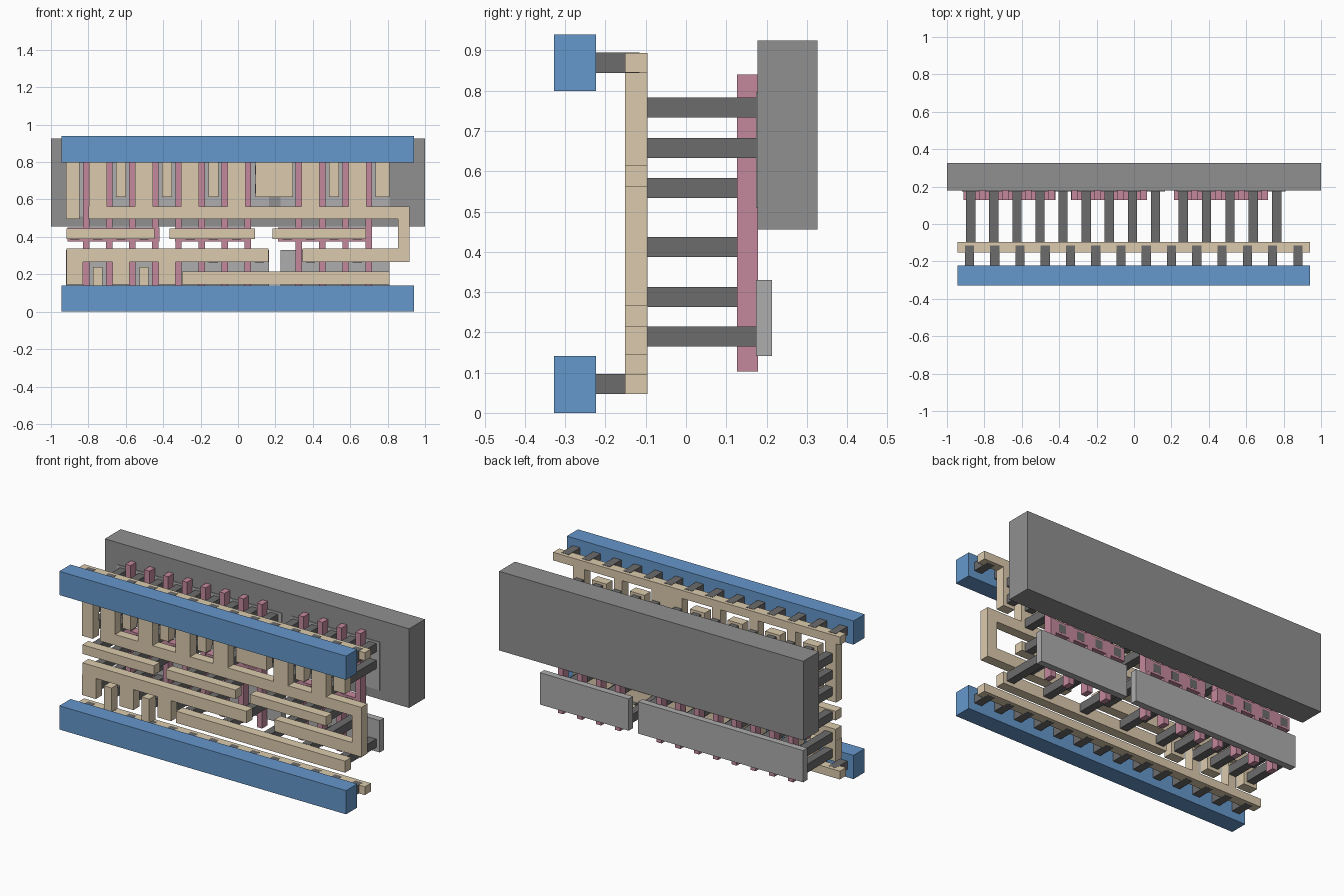
import bpy, bmesh

if "Cube" in bpy.data.objects:
    bpy.data.objects.remove(bpy.data.objects["Cube"])


def build(name, boxes, color=None):
    """One object made of boxes given as (x0, x1, y0, y1, z0, z1)."""
    bm = bmesh.new()
    for x0, x1, y0, y1, z0, z1 in boxes:
        vs = bmesh.ops.create_cube(bm, size=1)["verts"]
        for v in vs:
            v.co = (x1 if v.co.x > 0 else x0,
                    y1 if v.co.y > 0 else y0,
                    z1 if v.co.z > 0 else z0)
    me = bpy.data.meshes.new(name)
    bm.to_mesh(me)
    bm.free()
    ob = bpy.data.objects.new(name, me)
    bpy.context.collection.objects.link(ob)
    if color:
        mat = bpy.data.materials.get(color[0]) or bpy.data.materials.new(color[0])
        mat.diffuse_color = (*color[1], 1)
        mat.use_nodes = True
        mat.node_tree.nodes["Principled BSDF"].inputs["Base Color"].default_value = mat.diffuse_color
        me.materials.append(mat)


BLUE = ("blue_metal", (0.13, 0.31, 0.60))
TAN = ("tan_metal", (0.72, 0.60, 0.42))
PINK = ("pink_gate", (0.55, 0.25, 0.34))
DARK = ("dark_plug", (0.15, 0.15, 0.15))
GREY = ("well_grey", (0.28, 0.28, 0.28))
LIGHT = ("diffusion_grey", (0.42, 0.42, 0.42))

# Column positions between the gates
P = 0.1235
cols = [-0.873 + P * i for i in range(9)] + [0.263 + P * i * 1.012 for i in range(5)]
gates = [-0.812 + P * i for i in range(8)] + [0.325 + P * i * 1.012 for i in range(4)]

# Well and diffusion plates
build("well_block", [(-1, 1, 0.178, 0.327, 0.455, 0.925)], GREY)
for label, z0, z1 in (("lower", 0.141, 0.33), ("upper", 0.51, 0.795)):
    build(label + "_diffusion",
          [(a, b, 0.174, 0.214, z0, z1) for a, b in ((-0.92, 0.165), (0.227, 0.81))], LIGHT)

# Gate fingers with a cross strip per group
build("gate_fingers",
      [(g - 0.017, g + 0.017, 0.127, 0.1785, 0.103, 0.84) for g in gates]
      + [(a, b, 0.1271, 0.1786, 0.375, 0.45) for a, b in
         ((-0.912, -0.42), (-0.337, 0.07), (0.214, 0.717))], PINK)

# Power rails
for label, z in (("lower", 0), ("upper", 0.799)):
    build(label + "_rail", [(-0.945, 0.94, -0.328, -0.223, z, z + 0.141)], BLUE)


def metal(name, shapes):
    build(name, [(a, b, -0.152, -0.095, z0, z1) for a, b, z0, z1 in shapes], TAN)


# Upper supply strip with hanging straps
metal("upper_supply_strip",
      [(-0.945, 0.94, 0.845, 0.893), (-0.92, -0.848, 0.497, 0.845),
       (0.094, 0.294, 0.613, 0.845), (0.735, 0.81, 0.613, 0.845)]
      + [(cols[i] - 0.027, cols[i] + 0.027, 0.613, 0.845) for i in (2, 4, 6, 11)])

# Lower supply strip with two standing stubs
metal("lower_supply_strip",
      [(-0.945, 0.94, 0.047, 0.096)]
      + [(cols[i] - 0.025, cols[i] + 0.025, 0.096, 0.238) for i in (1, 3)])

# Output comb that folds round the right end
metal("output_comb",
      [(-0.80, 0.918, 0.497, 0.562), (0.855, 0.918, 0.267, 0.497), (0.345, 0.855, 0.267, 0.337)]
      + [(cols[i] - 0.048, cols[i] + 0.048, 0.562, 0.797) for i in (1, 3, 5, 7, 10, 12)])

# Input bars
for n, (a, b) in enumerate(((-0.917, -0.447), (-0.367, 0.09), (0.185, 0.685))):
    metal(f"input_bar_{n + 1}", [(a, b, 0.39, 0.444)])

# Lower link bars
metal("left_link_bar",
      [(-0.917, 0.163, 0.267, 0.337)]
      + [(cols[i] - 0.045, cols[i] + 0.045, 0.145, 0.267) for i in (0, 2, 4)])
metal("right_link_bar", [(-0.30, 0.81, 0.145, 0.214)])

# Plugs from the tan metal to the gates and diffusion
W = 0.0245


def plugs(name, index, zs, y1=0.176):
    build(name, [(cols[i] - W, cols[i] + W, -0.0955, y1, z, z + 0.05)
                 for i in index for z in zs], DARK)


plugs("upper_plugs", range(14), (0.633, 0.733))
plugs("upper_band_plugs", (0, 1, 3, 5, 7, 10, 12), (0.533,))
plugs("input_plugs", (0, 1, 2, 3, 5, 6, 7, 9, 10, 11, 12), (0.387,), 0.179)
plugs("lower_band_plugs", (0, 2, 4, 6, 8, 10, 12), (0.263,))
plugs("lower_plugs", (0, 1, 2, 3, 4, 5, 7, 9, 11, 13), (0.165,))

# Short plugs from the rails to the supply strips
for label, z in (("lower", 0.047), ("upper", 0.845)):
    build(label + "_rail_plugs",
          [(x - W, x + W, -0.2235, -0.115, z - 0.0005, z + 0.0495)
           for x in (-0.88 + 0.1351 * i for i in range(14))], DARK)
